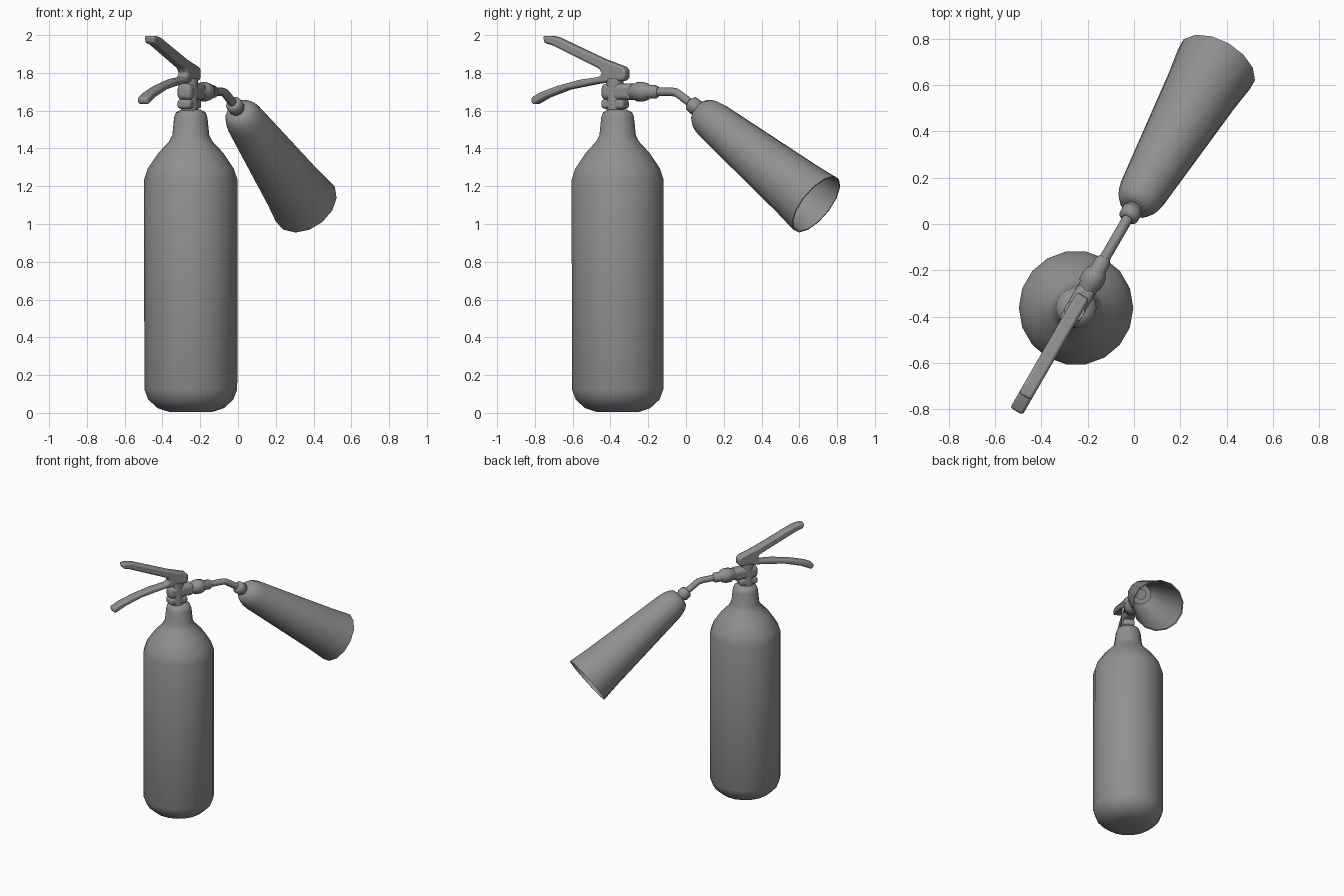
import bpy, bmesh, math
from mathutils import Matrix, Vector

if "Cube" in bpy.data.objects:
    bpy.data.objects.remove(bpy.data.objects["Cube"])

# Local frame: tank axis at the origin, hose and levers along +/-x.
PLACE = Matrix.Translation((-0.25, -0.362, 0)) @ Matrix.Rotation(math.radians(60), 4, 'Z')

# Dark grey used by every part
GREY = bpy.data.materials.new("dark_grey")
GREY.diffuse_color = (0.28, 0.28, 0.28, 1)
GREY.use_nodes = True
GREY.node_tree.nodes["Principled BSDF"].inputs["Base Color"].default_value = GREY.diffuse_color


def finish(bm, name, bevel=0, segments=2, angle=50):
    bmesh.ops.recalc_face_normals(bm, faces=bm.faces)
    bm.transform(PLACE)
    mesh = bpy.data.meshes.new(name)
    bm.to_mesh(mesh)
    bm.free()
    mesh.materials.append(GREY)
    ob = bpy.data.objects.new(name, mesh)
    bpy.context.collection.objects.link(ob)
    if bevel:
        mod = ob.modifiers.new("Bevel", 'BEVEL')
        mod.width, mod.segments = bevel, segments
    bpy.ops.object.select_all(action='DESELECT')
    ob.select_set(True)
    bpy.context.view_layer.objects.active = ob
    bpy.ops.object.shade_smooth_by_angle(angle=math.radians(angle))
    return ob


def lathe(name, profile, sides, origin=(0, 0, 0), axis=(0, 0, 1)):
    """Revolve (radius, distance) points about an axis, capping both ends."""
    bm = bmesh.new()
    turn = Vector((0, 0, 1)).rotation_difference(Vector(axis)).to_matrix()
    rings = []
    for r, d in profile:
        ring = []
        for i in range(sides):
            a = math.tau * i / sides
            p = turn @ Vector((r * math.cos(a), r * math.sin(a), d))
            ring.append(bm.verts.new(Vector(origin) + p))
        rings.append(ring)
    for lo, hi in zip(rings, rings[1:]):
        for i in range(sides):
            j = (i + 1) % sides
            bm.faces.new((lo[i], lo[j], hi[j], hi[i]))
    bm.faces.new(rings[0])
    bm.faces.new(rings[-1])
    return finish(bm, name)


def block(name, size, centre, bevel):
    bm = bmesh.new()
    bmesh.ops.create_cube(bm, size=1)
    bmesh.ops.scale(bm, vec=size, verts=bm.verts)
    bmesh.ops.translate(bm, vec=centre, verts=bm.verts)
    return finish(bm, name, bevel, 3)


# Tank with rounded base, domed shoulder and neck
lathe("tank", [(0.11, 0.004), (0.175, 0.025), (0.225, 0.07), (0.246, 0.125),
               (0.247, 1.235), (0.228, 1.293), (0.172, 1.376), (0.116, 1.436),
               (0.098, 1.47), (0.088, 1.565), (0.078, 1.592), (0.05, 1.605)], 18)

# Valve: stem and two stacked rounded blocks
lathe("valve_stem", [(0.045, 1.59), (0.045, 1.77)], 12, (-0.015, 0, 0))
block("valve_collar", (0.135, 0.08, 0.05), (-0.015, 0, 1.635), 0.016)
block("valve_block", (0.19, 0.084, 0.086), (0.01, 0, 1.70), 0.026)

# Outlet fitting with raised ring
lathe("outlet", [(0.042, 0), (0.043, 0.108), (0.051, 0.118), (0.052, 0.155),
                 (0.046, 0.18), (0.035, 0.19), (0.035, 0.235), (0.024, 0.25)],
      12, (0, 0, 1.70), (1, 0, 0))

# V-shaped pair of levers, cut from one side profile
side = [(-0.445, 1.996), (-0.40, 1.996), (-0.36, 1.988), (-0.08, 1.873), (0.045, 1.832),
        (0.062, 1.815), (0.062, 1.775), (0.045, 1.758), (-0.11, 1.744),
        (-0.294, 1.712), (-0.42, 1.67), (-0.49, 1.635), (-0.51, 1.635), (-0.518, 1.668),
        (-0.46, 1.698), (-0.355, 1.732), (-0.214, 1.765), (-0.105, 1.778),
        (-0.083, 1.795), (-0.10, 1.822), (-0.385, 1.945), (-0.435, 1.958)]
bm = bmesh.new()
face = bm.faces.new([bm.verts.new((x, -0.031, z)) for x, z in side])
ext = bmesh.ops.extrude_face_region(bm, geom=[face])
bmesh.ops.translate(bm, vec=(0, 0.062, 0),
                    verts=[g for g in ext["geom"] if isinstance(g, bmesh.types.BMVert)])
finish(bm, "levers", 0.014)

# Bent discharge pipe
curve = bpy.data.curves.new("discharge_pipe", 'CURVE')
curve.dimensions = '3D'
curve.bevel_depth, curve.bevel_resolution = 0.023, 2
curve.materials.append(GREY)
path = [(0.2, 1.70), (0.33, 1.70), (0.358, 1.696), (0.382, 1.682), (0.49, 1.61)]
spline = curve.splines.new('POLY')
spline.points.add(len(path) - 1)
for point, (x, z) in zip(spline.points, path):
    point.co = (*(PLACE @ Vector((x, 0, z))), 1)
spline.use_smooth = True
pipe = bpy.data.objects.new("discharge_pipe", curve)
bpy.context.collection.objects.link(pipe)

# Horn with collar, and an open hollow mouth
start, aim = (0.48, 0, 1.617), (0.735, 0, -0.514)
lathe("horn_collar", [(0.03, -0.045), (0.043, -0.035), (0.045, 0.005), (0.038, 0.012),
                      (0.038, 0.06)], 12, start, aim)
lathe("horn", [(0.045, 0.022), (0.07, 0.031), (0.087, 0.054), (0.099, 0.085),
               (0.107, 0.125), (0.165, 0.76), (0.182, 0.895), (0.174, 0.895),
               (0.157, 0.76), (0.097, 0.12), (0.07, 0.05), (0.03, 0.045)], 14, start, aim)
